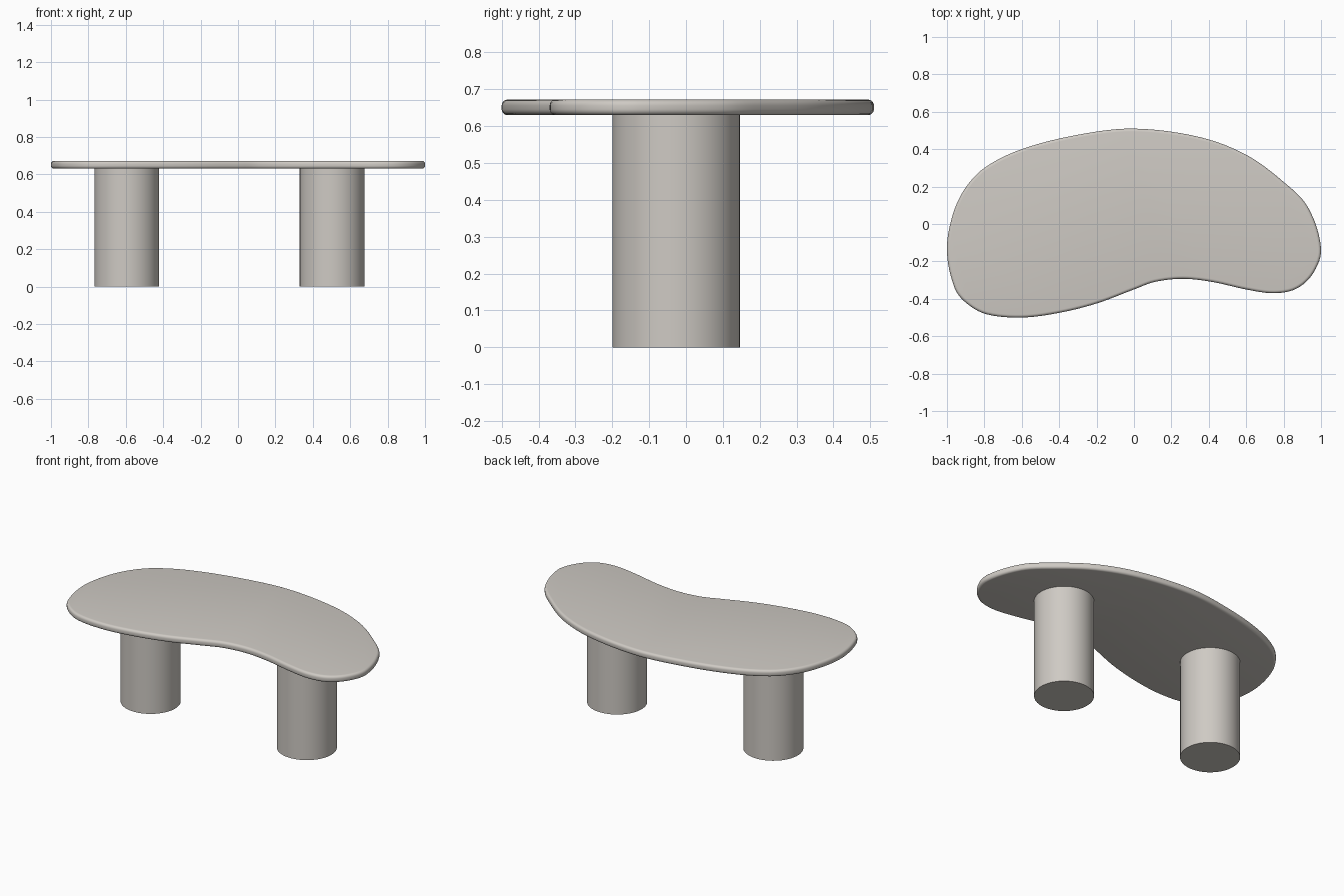
import bpy, bmesh, math
from mathutils import Vector
from mathutils.geometry import interpolate_bezier

if "Cube" in bpy.data.objects:
    bpy.data.objects.remove(bpy.data.objects["Cube"])

Z0, Z1, R = 0.63, 0.672, 0.016

stone = bpy.data.materials.new("warm grey stone")
stone.diffuse_color = (0.62, 0.59, 0.55, 1)
stone.use_nodes = True
stone.node_tree.nodes["Principled BSDF"].inputs["Base Color"].default_value = stone.diffuse_color


def finish(bm, name):
    bmesh.ops.recalc_face_normals(bm, faces=bm.faces)
    mesh = bpy.data.meshes.new(name)
    bm.to_mesh(mesh)
    bm.free()
    obj = bpy.data.objects.new(name, mesh)
    bpy.context.collection.objects.link(obj)
    mesh.materials.append(stone)
    bpy.ops.object.select_all(action='DESELECT')
    obj.select_set(True)
    bpy.context.view_layer.objects.active = obj
    bpy.ops.object.shade_smooth_by_angle(angle=math.radians(35))
    return obj


# Kidney-shaped outline, counter-clockwise from the right end
outline = [Vector(p) for p in [
    (1.0, -0.13), (0.93, 0.09), (0.80, 0.225), (0.60, 0.37), (0.35, 0.465),
    (0.0, 0.51), (-0.30, 0.477), (-0.60, 0.40), (-0.80, 0.30), (-0.91, 0.18),
    (-0.975, 0.03), (-1.0, -0.15), (-0.96, -0.34), (-0.90, -0.42),
    (-0.79, -0.482), (-0.60, -0.50), (-0.40, -0.475), (-0.20, -0.425),
    (0.0, -0.35), (0.11, -0.31), (0.26, -0.293), (0.42, -0.31),
    (0.60, -0.35), (0.75, -0.37), (0.87, -0.345), (0.96, -0.26)]]
n = len(outline)
tangent = [(outline[(i + 1) % n] - outline[i - 1]).normalized() for i in range(n)]
loop = []
for i in range(n):
    a, b = outline[i], outline[(i + 1) % n]
    h = (b - a).length / 3
    loop += interpolate_bezier(a, a + tangent[i] * h,
                               b - tangent[(i + 1) % n] * h, b, 7)[:-1]
m = len(loop)
normals = []
for i in range(m):
    d = (loop[(i + 1) % m].xy - loop[i - 1].xy).normalized()
    normals.append(Vector((d.y, -d.x)))

# Table top: outline swept through a rounded edge profile
angles = [math.radians(90 * k / 5) for k in range(6)]
profile = [(R * (1 - math.sin(t)), Z0 + R * (1 - math.cos(t))) for t in angles]
profile += [(R * (1 - math.cos(t)), Z1 - R * (1 - math.sin(t))) for t in angles]
bm = bmesh.new()
rings = []
for inset, z in profile:
    rings.append([bm.verts.new((p.x - q.x * inset, p.y - q.y * inset, z))
                  for p, q in zip(loop, normals)])
for low, high in zip(rings, rings[1:]):
    for i in range(m):
        j = (i + 1) % m
        bm.faces.new((low[i], low[j], high[j], high[i]))
bm.faces.new(rings[0][::-1])
bm.faces.new(rings[-1])
finish(bm, "table_top")

# Two cylindrical legs
for name, x in (("left_leg", -0.595), ("right_leg", 0.503)):
    bm = bmesh.new()
    bmesh.ops.create_cone(bm, cap_ends=True, segments=64,
                          radius1=0.173, radius2=0.173, depth=Z0)
    leg = finish(bm, name)
    leg.location = (x, -0.027, Z0 / 2)
